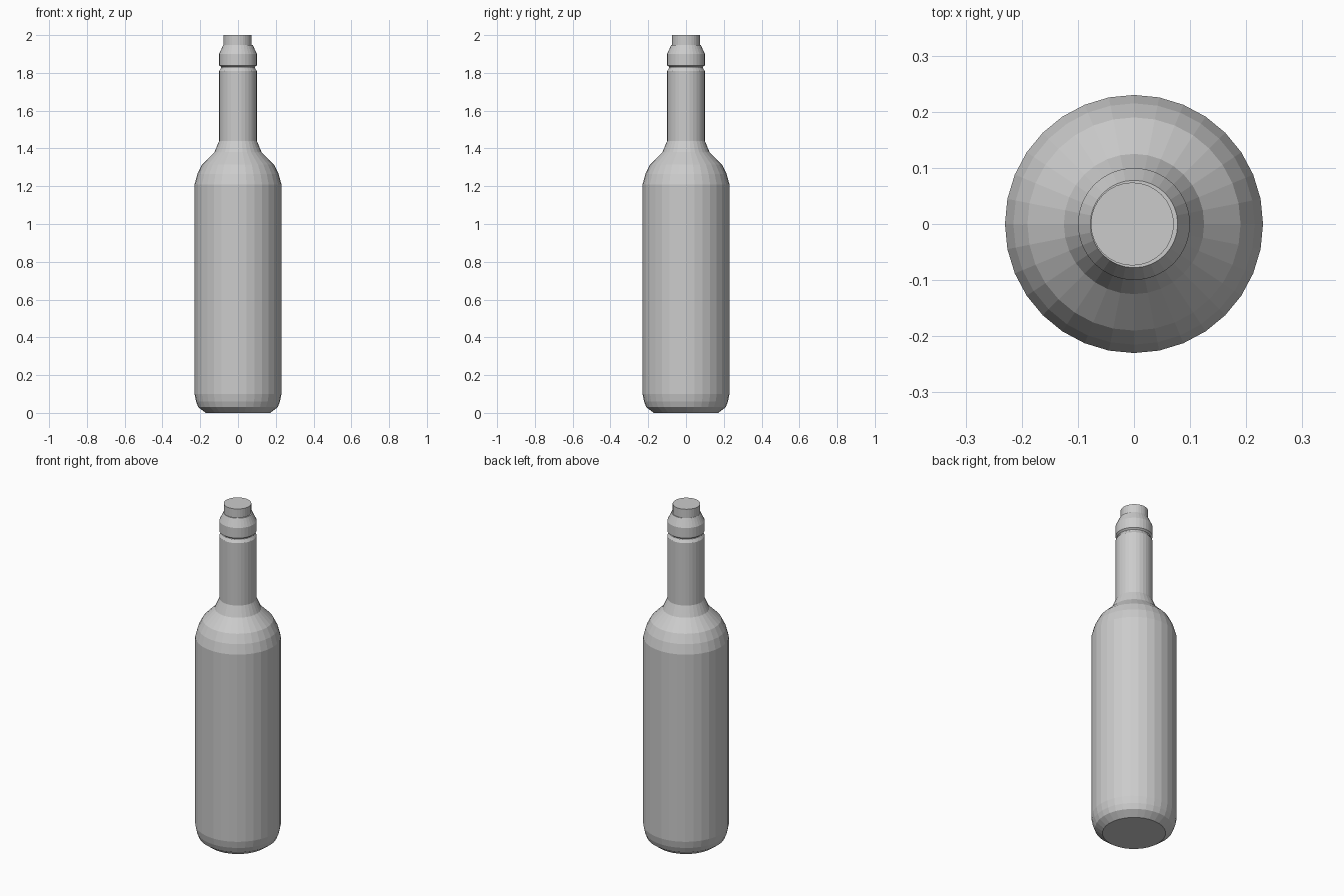
import bpy
import bmesh
import math

cube = bpy.data.objects.get("Cube")
if cube:
    bpy.data.objects.remove(cube, do_unlink=True)

SIDES = 32
GREY = (0.6, 0.6, 0.6, 1.0)

grey = bpy.data.materials.new("plain grey")
grey.use_nodes = True
grey.diffuse_color = GREY
grey.node_tree.nodes["Principled BSDF"].inputs["Base Color"].default_value = GREY


def turned_part(name, profile, centre=(0, 0)):
    """Turn a (radius, height) profile around z and cap both ends."""
    bm = bmesh.new()
    rings = []
    for radius, height in profile:
        rings.append([
            bm.verts.new((centre[0] + radius * math.cos(2 * math.pi * i / SIDES),
                          centre[1] + radius * math.sin(2 * math.pi * i / SIDES),
                          height))
            for i in range(SIDES)])
    for low, high in zip(rings, rings[1:]):
        for i in range(SIDES):
            j = (i + 1) % SIDES
            bm.faces.new((low[i], low[j], high[j], high[i]))
    bm.faces.new(rings[0][::-1])
    bm.faces.new(rings[-1])
    mesh = bpy.data.meshes.new(name)
    bm.to_mesh(mesh)
    bm.free()
    mesh.materials.append(grey)
    obj = bpy.data.objects.new(name, mesh)
    bpy.context.collection.objects.link(obj)
    return obj


# Glass body: chamfered base, straight wall, rounded shoulder, neck and lip
turned_part("bottle", [
    (0.17, 0.0), (0.21, 0.03), (0.222, 0.06), (0.23, 0.10),
    (0.23, 1.21), (0.215, 1.265), (0.19, 1.315), (0.125, 1.38), (0.10, 1.44),
    (0.10, 1.81), (0.09, 1.825), (0.09, 1.832),
    (0.10, 1.84), (0.10, 1.90), (0.078, 1.948),
])

# Stopper standing slightly off centre in the mouth
turned_part("cork", [(0.074, 1.90), (0.074, 2.0)], centre=(-0.003, 0.0))
